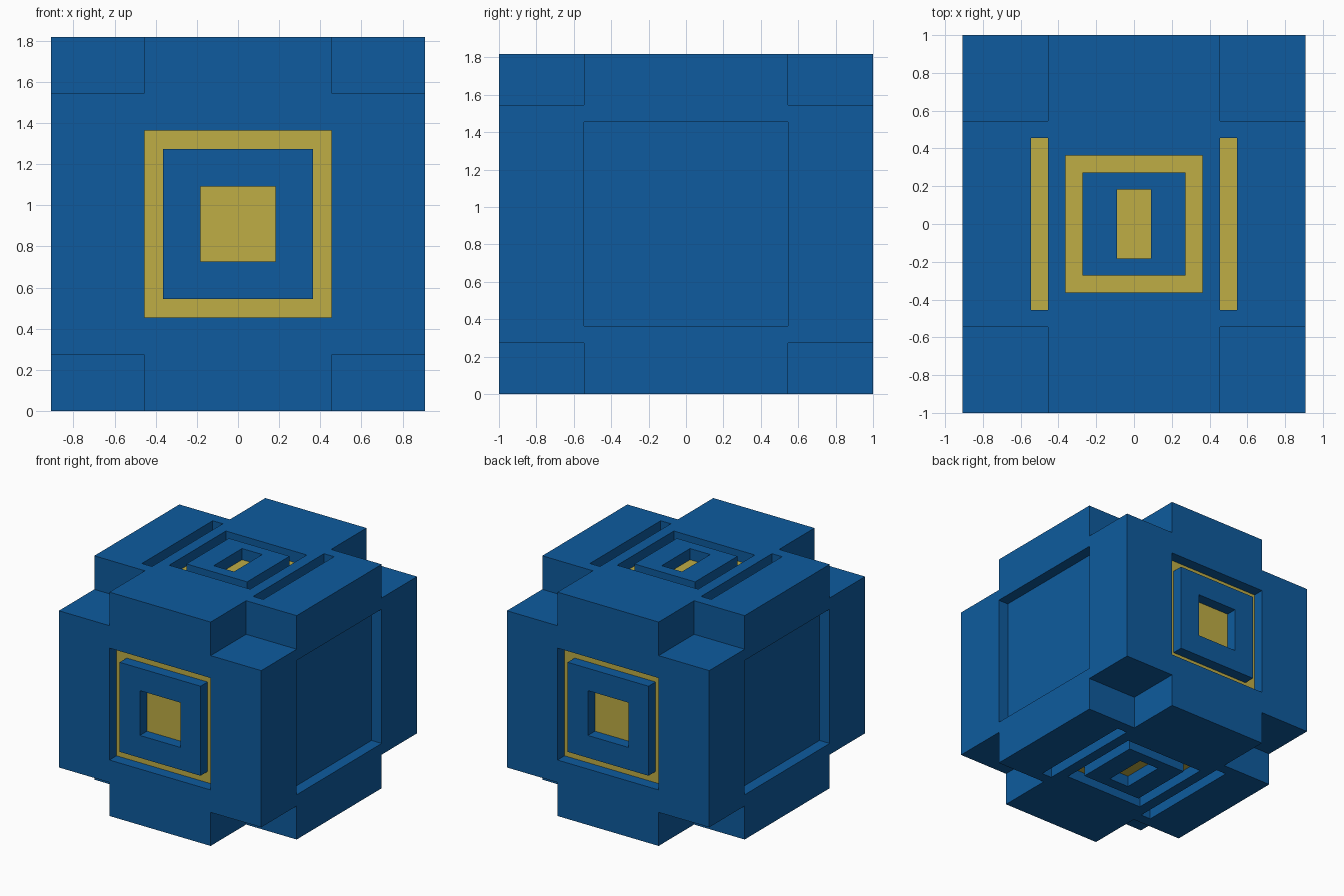
import bpy
import bmesh

if "Cube" in bpy.data.objects:
    bpy.data.objects.remove(bpy.data.objects["Cube"], do_unlink=True)

U = 1 / 11        # module: every size below is a count of modules
CZ = 10           # height of the centre, in modules
PLATE = 0.05      # thickness of the gold inlays, in modules


def material(name, rgb):
    m = bpy.data.materials.new(name)
    m.use_nodes = True
    m.diffuse_color = (*rgb, 1)
    m.node_tree.nodes["Principled BSDF"].inputs["Base Color"].default_value = (*rgb, 1)
    return m


BLUE = material("blue", (0.0044, 0.105, 0.342))
GOLD = material("gold", (0.52, 0.418, 0.06))


def finish(name, bm, mat):
    bmesh.ops.recalc_face_normals(bm, faces=bm.faces)
    me = bpy.data.meshes.new(name)
    bm.to_mesh(me)
    bm.free()
    me.materials.append(mat)
    ob = bpy.data.objects.new(name, me)
    bpy.context.collection.objects.link(ob)
    return ob


def add_box(bm, lo, hi):
    """Box between two corners, in modules, measured from the centre."""
    for v in bmesh.ops.create_cube(bm, size=1)["verts"]:
        p = [lo[i] if v.co[i] < 0 else hi[i] for i in range(3)]
        v.co = (p[0] * U, p[1] * U, (p[2] + CZ) * U)


def span(axis, side, w0, w1, half_u, half_v, mid_u=0):
    """Corners of a box lying on one side: w runs outward along the axis."""
    w = sorted((side * w0, side * w1))
    lo, hi = [mid_u - half_u, -half_v], [mid_u + half_u, half_v]
    lo.insert(axis, w[0])
    hi.insert(axis, w[1])
    return lo, hi


def raised_frame(name, axis, side, w0, w1, outer, inner):
    """Rectangular block with a rectangular hole right through it."""
    bm = bmesh.new()
    loops = []
    for (hu, hv), w in ((outer, w0), (outer, w1), (inner, w1), (inner, w0)):
        loop = []
        for su, sv in ((-1, -1), (1, -1), (1, 1), (-1, 1)):
            p = [su * hu, sv * hv]
            p.insert(axis, side * w)
            loop.append(bm.verts.new((p[0] * U, p[1] * U, (p[2] + CZ) * U)))
        loops.append(loop)
    for k in range(4):
        a, b = loops[k], loops[(k + 1) % 4]
        for i in range(4):
            j = (i + 1) % 4
            bm.faces.new((a[i], a[j], b[j], b[i]))
    return finish(name, bm, BLUE)


# side, axis, outward sign, surface distance, recess, frame and hole half sizes
PANELS = [
    ("front", 1, -1, 11, (5, 5), (4, 4), (2, 2)),
    ("back", 1, 1, 11, (5, 5), (4, 4), (2, 2)),
    ("top", 2, 1, 10, (4, 4), (3, 3), (1, 2)),
    ("bottom", 2, -1, 10, (4, 4), (3, 3), (1, 2)),
]

# Main block and everything cut from it
bm = bmesh.new()
add_box(bm, (-10, -11, -10), (10, 11, 10))
body = finish("body", bm, BLUE)

cut = bmesh.new()
for sx in (-1, 1):
    # Notch at each of the eight corners
    for sy in (-1, 1):
        for sz in (-1, 1):
            xs, ys, zs = sorted((5 * sx, 12 * sx)), sorted((6 * sy, 13 * sy)), sorted((7 * sz, 12 * sz))
            add_box(cut, (xs[0], ys[0], zs[0]), (xs[1], ys[1], zs[1]))
    # Plain recess on the left and right
    add_box(cut, *span(0, sx, 9, 12, 6, 6))

for side, axis, s, d, rec, _, _ in PANELS:
    # Square recess, and two slots beside it on the top and bottom
    add_box(cut, *span(axis, s, d - 1 - PLATE, d + 2, *rec))
    if axis == 2:
        for mid in (-5.5, 5.5):
            add_box(cut, *span(axis, s, d - 1 - PLATE, d + 2, 0.5, 5, mid))
cutter = finish("recess_cutter", cut, BLUE)
cutter.hide_render = True

mod = body.modifiers.new("recesses", "BOOLEAN")
mod.operation = "DIFFERENCE"
mod.solver = "EXACT"
mod.object = cutter
bpy.context.view_layer.objects.active = body
bpy.ops.object.modifier_apply(modifier=mod.name)
bpy.data.objects.remove(cutter, do_unlink=True)

# Gold inlays on the recess floors, with raised frames standing on them
for side, axis, s, d, rec, frame, hole in PANELS:
    bm = bmesh.new()
    add_box(bm, *span(axis, s, d - 1 - PLATE, d - 1, *rec))
    finish(side + "_inlay", bm, GOLD)
    raised_frame(side + "_frame", axis, s, d - 1, d, frame, hole)
    if axis == 2:
        for label, mid in (("right", -5.5), ("left", 5.5)):
            bm = bmesh.new()
            add_box(bm, *span(axis, s, d - 1 - PLATE, d - 1, 0.5, 5, mid))
            finish(f"{side}_{label}_slot_inlay", bm, GOLD)
